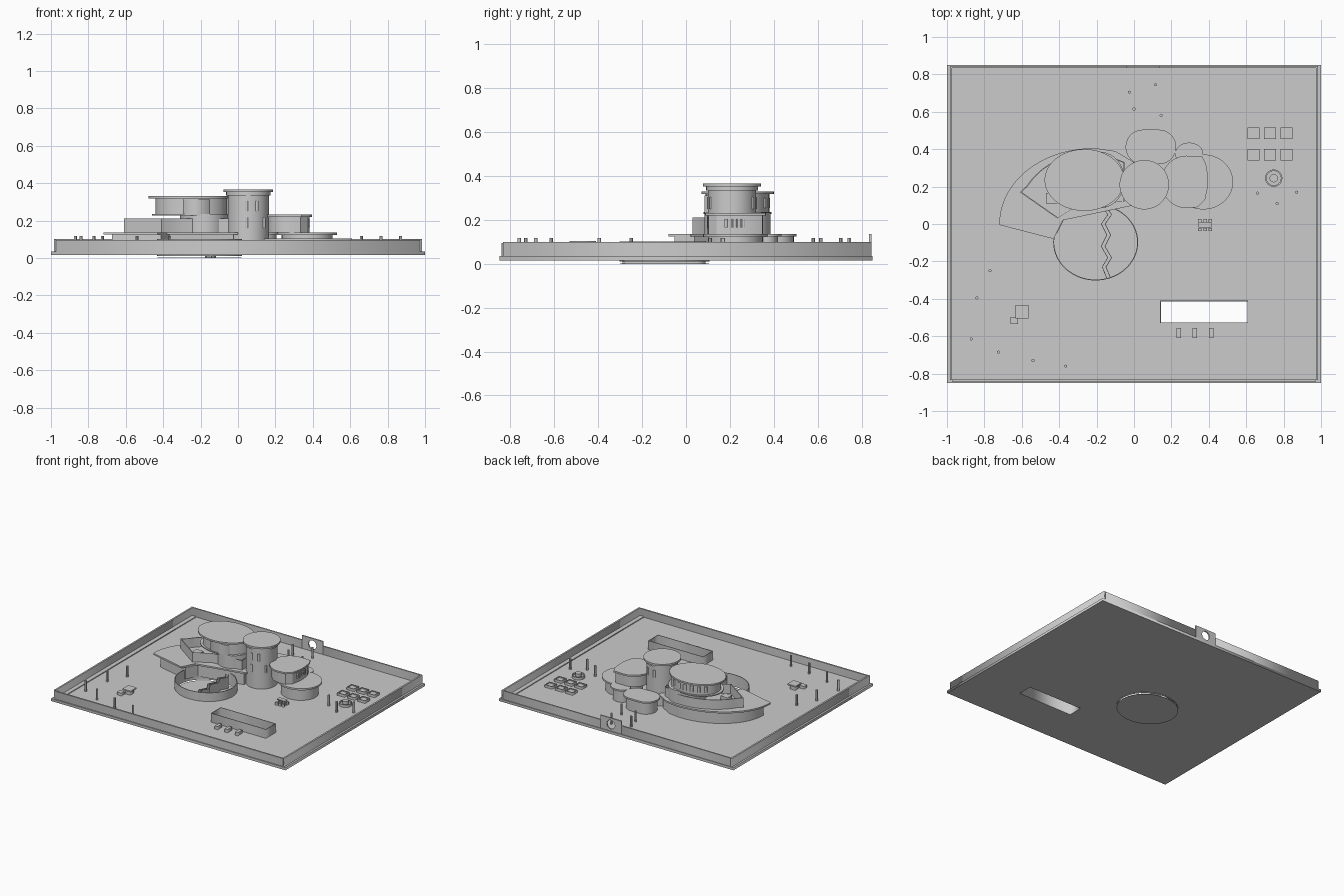
import bpy
from math import sin, cos, pi, radians

G = 0.035  # ground level


def prism(name, loops, z0, z1, smooth=True):
    """Extrude 2D outlines; inner outlines become holes."""
    cu = bpy.data.curves.new(name, 'CURVE')
    cu.dimensions = '2D'
    cu.fill_mode = 'BOTH'
    cu.extrude = (z1 - z0) / 2
    for pts in loops:
        sp = cu.splines.new('POLY')
        sp.points.add(len(pts) - 1)
        for p, (x, y) in zip(sp.points, pts):
            p.co = (x, y, 0, 1)
        sp.use_cyclic_u = True
    ob = bpy.data.objects.new(name, cu)
    ob.location.z = (z0 + z1) / 2
    bpy.context.collection.objects.link(ob)
    bpy.ops.object.select_all(action='DESELECT')
    bpy.context.view_layer.objects.active = ob
    ob.select_set(True)
    bpy.ops.object.convert(target='MESH')
    ob = bpy.context.object
    ob.name = name
    if smooth:
        bpy.ops.object.shade_smooth_by_angle(angle=radians(30))
    return ob


def oval(x, y, rx, ry=None, n=64):
    ry = rx if ry is None else ry
    return [(x + rx * cos(2 * pi * i / n), y + ry * sin(2 * pi * i / n)) for i in range(n)]


def rect(x0, x1, y0, y1):
    return [(x0, y0), (x1, y0), (x1, y1), (x0, y1)]


def box(name, x0, x1, y0, y1, z0, z1):
    return prism(name, [rect(x0, x1, y0, y1)], z0, z1, False)


def scaled(pts, s, cx, cy):
    return [(cx + (x - cx) * s, cy + (y - cy) * s) for x, y in pts]


def arc(cx, cy, rx, ry, a0, a1, n=20):
    return [(cx + rx * cos(radians(a0 + (a1 - a0) * i / n)),
             cy + ry * sin(radians(a0 + (a1 - a0) * i / n))) for i in range(n + 1)]


# ground slab with pool and courtyard openings, sunken courtyard floor
pool = rect(0.14, 0.61, -0.53, -0.41)
court = oval(-0.205, -0.098, 0.225, 0.202)
prism("ground_slab", [rect(-1, 1, -0.85, 0.85), pool, court], 0.015, G, False)
prism("courtyard_floor", [court], 0.0, 0.002)

# perimeter walls, side strips, gate with round opening
for s, n in ((-1, "left"), (1, "right")):
    xs = sorted((s * 0.972, s * 0.985))
    box("wall_" + n, *xs, -0.835, 0.845, G, 0.1)
    xs = sorted((s * 0.94, s * 0.972))
    box("side_strip_" + n, *xs, -0.83, 0.83, G, 0.042)
box("front_wall", -0.972, 0.972, -0.842, -0.83, G, 0.095)
box("back_wall_left", -0.972, -0.04, 0.835, 0.845, G, 0.1)
box("back_wall_right", 0.14, 0.972, 0.835, 0.845, G, 0.1)
gate = prism("round_gate", [rect(-0.04, 0.14, G, 0.135), oval(0.05, 0.085, 0.034, n=32)],
             -0.005, 0.005)
gate.rotation_euler.x = pi / 2
gate.location = (0, 0.84, 0)

# pool box and loungers
prism("pool_wall", [pool, rect(0.144, 0.606, -0.526, -0.414)], 0.015, 0.104, False)
for x in (0.24, 0.325, 0.413):
    box("lounger", x - 0.012, x + 0.012, -0.61, -0.555, G, 0.06)

# oval courtyard wall and zigzag crack walls
prism("courtyard_wall", [oval(-0.205, -0.098, 0.227, 0.204),
                         oval(-0.205, -0.098, 0.222, 0.199)], 0.01, 0.102)
zig = [(-0.155, 0.09), (-0.13, 0.05), (-0.165, 0.0), (-0.135, -0.06),
       (-0.165, -0.12), (-0.13, -0.18), (-0.16, -0.23), (-0.135, -0.29)]
for d in (-0.01, 0.01):
    a = [(x + d - 0.002, y) for x, y in zig]
    b = [(x + d + 0.002, y) for x, y in reversed(zig)]
    prism("crack_wall", [a + b], 0.002, 0.09, False)

# fan-shaped left wing
fan = [(-0.43, -0.08), (-0.72, -0.005)] + arc(-0.22, 0.0, 0.5, 0.405, 178, 88, 24) + \
      [(-0.1, 0.39), (0.0, 0.33), (0.0, 0.1), (-0.38, 0.02)]
prism("fan_roof", [fan], 0.125, 0.137)
prism("fan_body", [scaled(fan, 0.9, -0.25, 0.2)], G, 0.125)

# terrace parapet on the fan roof
ter = [(-0.41, 0.03), (-0.61, 0.17)] + arc(-0.22, 0.02, 0.41, 0.365, 150, 85, 16) + \
      [(-0.05, 0.33), (-0.05, 0.12), (-0.3, 0.1)]
prism("terrace_parapet", [ter, scaled(ter, 0.975, -0.25, 0.2)], 0.137, 0.21)
box("terrace_hatch", -0.47, -0.41, 0.11, 0.165, 0.137, 0.17)

# left oval upper storeys
prism("left_middle_storey", [oval(-0.18, 0.235, 0.13, 0.15)], 0.137, 0.235)
prism("left_upper_storey", [oval(-0.25, 0.235, 0.19, 0.145)], 0.235, 0.318)
prism("left_upper_floor", [oval(-0.26, 0.235, 0.2, 0.155)], 0.228, 0.236)
prism("left_roof", [oval(-0.265, 0.235, 0.213, 0.165)], 0.318, 0.33)
box("left_bay", -0.295, -0.15, 0.085, 0.2, 0.235, 0.312)
for i in range(6):
    a = radians(60 + i * 16)
    x, y = -0.25 + 0.19 * cos(a), 0.235 + 0.145 * sin(a)
    box("back_window", x - 0.012, x + 0.012, y - 0.006, y + 0.003, 0.255, 0.3)

# round tower with cap and slit windows
prism("tower", [oval(0.055, 0.21, 0.11)], G, 0.335)
prism("tower_neck", [oval(0.055, 0.21, 0.118)], 0.335, 0.353)
prism("tower_cap", [oval(0.055, 0.21, 0.132)], 0.353, 0.367)
for deg, z in ((-95, 0.25), (-65, 0.25), (-95, 0.16), (-40, 0.16), (95, 0.25), (60, 0.25)):
    x, y = 0.055 + 0.108 * cos(radians(deg)), 0.21 + 0.108 * sin(radians(deg))
    box("tower_window", x - 0.008, x + 0.008, y - 0.006, y + 0.006, z, z + 0.055)

# right wing: lower storey, upper storey, roofs
prism("right_lower_body", [oval(0.37, 0.225, 0.135, 0.125)], G, 0.123)
prism("right_lower_roof", [oval(0.37, 0.225, 0.16, 0.147)], 0.123, 0.136)
top = arc(0.28, 0.225, 0.135, 0.14, 90, 270, 28) + \
      [(0.34, 0.09), (0.38, 0.13), (0.395, 0.2), (0.395, 0.26), (0.385, 0.32), (0.365, 0.362)]
prism("right_roof", [top], 0.22, 0.232)
prism("right_upper_body", [scaled(top, 0.9, 0.275, 0.225)], 0.136, 0.22)
for i in range(5):
    y = 0.175 + i * 0.02
    box("right_window", 0.376, 0.386, y, y + 0.015, 0.165, 0.205)

# rear rooms
rear = arc(0.135, 0.412, 0.09, 0.092, -90, 90) + arc(0.045, 0.412, 0.09, 0.092, 90, 270)
prism("rear_roof", [rear], 0.125, 0.137)
prism("rear_body", [scaled(rear, 0.86, 0.09, 0.412)], G, 0.125)
prism("rear_nook_roof", [oval(0.295, 0.375, 0.075, 0.06)], 0.125, 0.137)
prism("rear_nook_body", [oval(0.295, 0.37, 0.062, 0.05)], G, 0.125)

# planters and fountain
for x in (0.64, 0.727, 0.815):
    for y in (0.37, 0.485):
        prism("planter", [rect(x - 0.032, x + 0.032, y - 0.03, y + 0.03),
                          rect(x - 0.026, x + 0.026, y - 0.024, y + 0.024)], G, 0.055, False)
        box("planter_soil", x - 0.026, x + 0.026, y - 0.024, y + 0.024, G, 0.048)
prism("fountain_rim", [oval(0.747, 0.245, 0.046), oval(0.747, 0.245, 0.038)], G, 0.055)
prism("fountain_basin", [oval(0.747, 0.245, 0.038)], G, 0.044)
prism("fountain_column", [oval(0.747, 0.245, 0.022)], G, 0.07)

# dining table with chairs, garden benches
box("table_top", 0.345, 0.415, -0.02, 0.012, 0.068, 0.074)
for x in (0.352, 0.38, 0.408):
    box("table_leg", x - 0.004, x + 0.004, -0.01, 0.002, G, 0.068)
    for y in (-0.03, 0.018):
        box("chair", x - 0.009, x + 0.009, y - 0.008, y + 0.008, G, 0.056)
box("garden_table", -0.633, -0.563, -0.505, -0.432, 0.066, 0.076)
box("garden_table_base", -0.62, -0.576, -0.49, -0.446, G, 0.066)
box("garden_seat", -0.66, -0.62, -0.535, -0.497, G, 0.056)

# garden posts
posts = [(-0.77, -0.25), (-0.84, -0.395), (-0.87, -0.615), (-0.725, -0.685), (-0.54, -0.73),
         (-0.365, -0.76), (0.66, 0.165), (0.765, 0.11), (0.87, 0.17),
         (-0.025, 0.705), (0.0, 0.615), (0.115, 0.745), (0.145, 0.58)]
for x, y in posts:
    prism("garden_post", [oval(x, y, 0.008, n=12)], G, 0.118)
